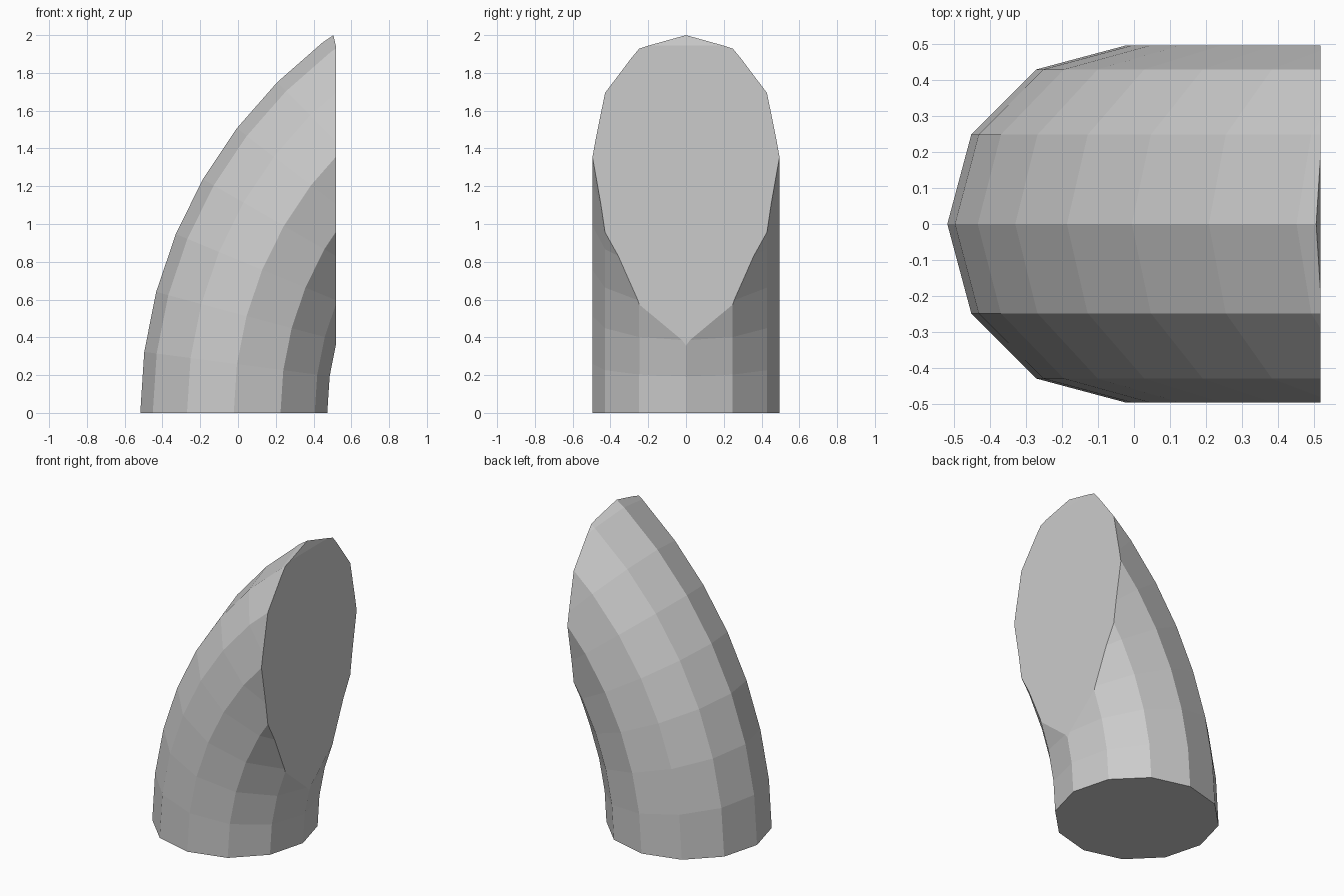
import bpy, bmesh
from math import sin, cos, radians
from mathutils import Vector

if "Cube" in bpy.data.objects:
    bpy.data.objects.remove(bpy.data.objects["Cube"])

SIDES, STEP, RINGS = 12, radians(7.5), 11
BEND_R, TUBE_R, BEND_X, CUT_X = 1.98, 0.495, 1.9575, 0.5175

bm = bmesh.new()

# curved horn: twelve-sided rings swept around the bend centre
rings = []
for k in range(RINGS):
    a = STEP * k
    ring = []
    for i in range(SIDES):
        t = radians(360 / SIDES * i)
        r = BEND_R + TUBE_R * cos(t)
        ring.append(bm.verts.new((BEND_X - r * cos(a), TUBE_R * sin(t), r * sin(a))))
    rings.append(ring)
for lower, upper in zip(rings, rings[1:]):
    for i in range(SIDES):
        j = (i + 1) % SIDES
        bm.faces.new((lower[i], lower[j], upper[j], upper[i]))
bm.faces.new(rings[0])
bm.faces.new(rings[-1])


def slice_off(point, normal):
    """Remove everything on the normal's side and close the cut."""
    geom = bm.verts[:] + bm.edges[:] + bm.faces[:]
    bmesh.ops.bisect_plane(bm, geom=geom, dist=1e-6, plane_co=point,
                           plane_no=normal, clear_outer=True)
    open_edges = [e for e in bm.edges if e.is_boundary]
    bmesh.ops.holes_fill(bm, edges=open_edges, sides=0)


# small tilted tip facet, then the large flat mounting face
slice_off(Vector((0.505, 0, 2.0)), Vector((0.055, 0, 0.0125)).normalized())
slice_off(Vector((CUT_X, 0, 0)), Vector((1, 0, 0)))

bmesh.ops.recalc_face_normals(bm, faces=bm.faces)
mesh = bpy.data.meshes.new("curved_horn")
bm.to_mesh(mesh)
bm.free()
bpy.context.collection.objects.link(bpy.data.objects.new("curved_horn", mesh))
